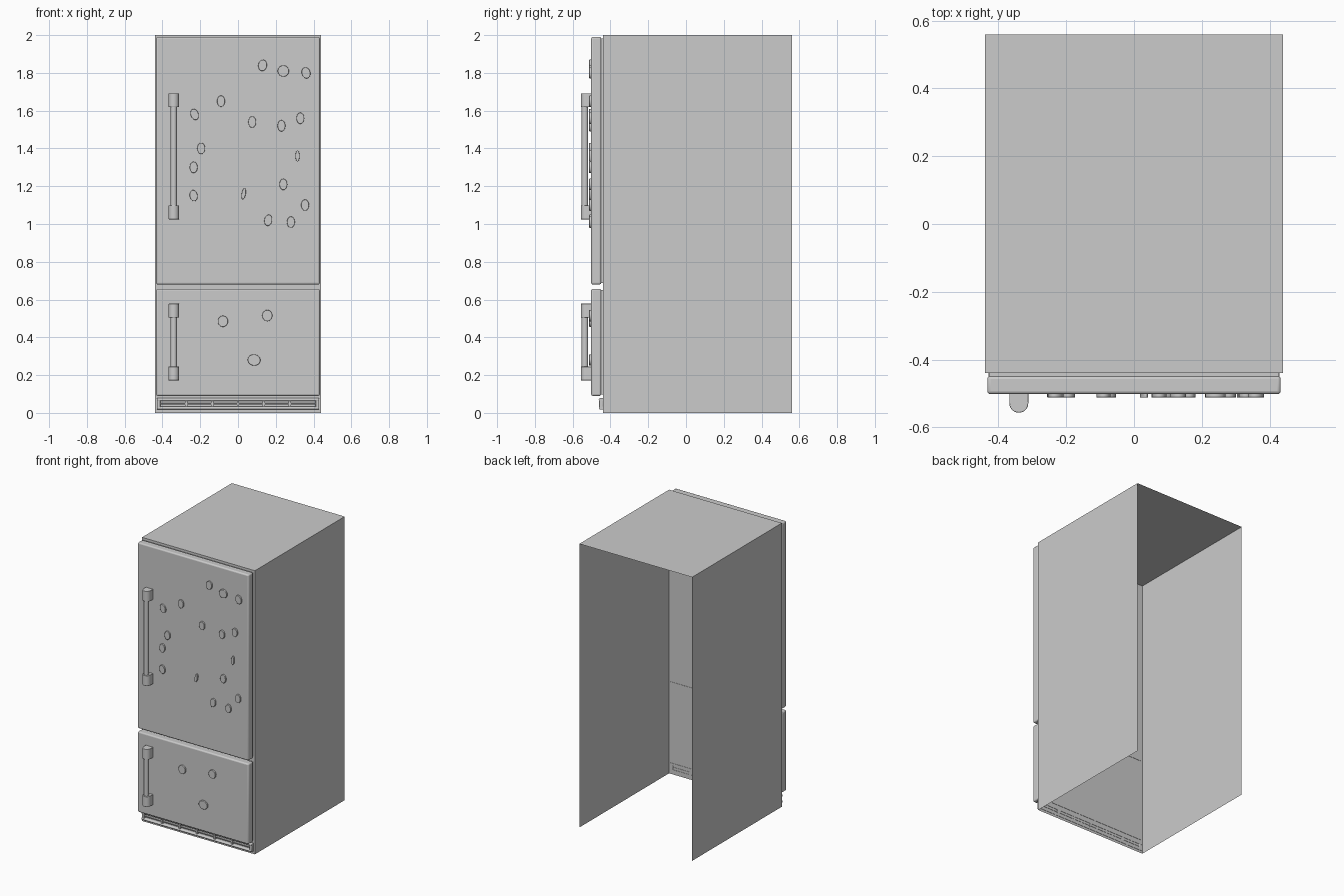
import bpy, bmesh, math
from mathutils import Matrix

if "Cube" in bpy.data.objects:
    bpy.data.objects.remove(bpy.data.objects["Cube"])

def finish(name, bm, bevel=0, segments=2, smooth=True):
    me = bpy.data.meshes.new(name)
    bmesh.ops.recalc_face_normals(bm, faces=bm.faces)
    bm.to_mesh(me)
    bm.free()
    ob = bpy.data.objects.new(name, me)
    bpy.context.collection.objects.link(ob)
    if bevel:
        m = ob.modifiers.new("edge_bevel", 'BEVEL')
        m.width, m.segments, m.limit_method = bevel, segments, 'ANGLE'
    if smooth:
        bpy.ops.object.select_all(action='DESELECT')
        ob.select_set(True)
        bpy.context.view_layer.objects.active = ob
        bpy.ops.object.shade_smooth_by_angle(angle=math.radians(35))
    return ob

def add_box(bm, x, y, z):
    """Box from (min, max) pairs."""
    mid = [(a + b) / 2 for a, b in (x, y, z)]
    size = [b - a for a, b in (x, y, z)]
    bmesh.ops.create_cube(bm, size=1, matrix=Matrix.Translation(mid) @ Matrix.Diagonal((*size, 1)))

def box(name, x, y, z, **kw):
    bm = bmesh.new()
    add_box(bm, x, y, z)
    return finish(name, bm, **kw)

def add_prism(bm, points, direction):
    """Closed profile of 3D points swept along a direction."""
    f = bm.faces.new([bm.verts.new(p) for p in points])
    res = bmesh.ops.extrude_face_region(bm, geom=[f])
    verts = [e for e in res['geom'] if isinstance(e, bmesh.types.BMVert)]
    bmesh.ops.translate(bm, verts=verts, vec=direction)

# Cabinet shell: front, sides and top only, open at the back and underneath
bm = bmesh.new()
add_box(bm, (-.44, .44), (-.44, .56), (0, 2))
bm.normal_update()
bmesh.ops.delete(bm, geom=[f for f in bm.faces if f.normal.y > .5 or f.normal.z < -.5],
                 context='FACES_ONLY')
me = bpy.data.meshes.new("cabinet_shell")
bm.to_mesh(me)
bm.free()
bpy.context.collection.objects.link(bpy.data.objects.new("cabinet_shell", me))

# Doors with their gaskets
for label, z0, z1 in (("fridge", .68, 1.99), ("freezer", .09, .657)):
    box(label + "_door", (-.433, .433), (-.502, -.449), (z0, z1), bevel=.009, segments=3)
    box(label + "_gasket", (-.427, .427), (-.45, -.438), (z0 + .007, z1 - .007), smooth=False)

# Handles: D-shaped mounts at both ends of a round bar
def handle(label, z0, z1, x=-.34, r=.028, cap=.073):
    for end, z in (("lower", z0), ("upper", z1 - cap)):
        arc = [math.pi * (1 + i / 16) for i in range(17)]
        pts = [(x + r * math.cos(a), -.529 + r * math.sin(a), z) for a in arc]
        pts += [(x + r, -.5, z), (x - r, -.5, z)]
        bm = bmesh.new()
        add_prism(bm, pts, (0, 0, cap))
        finish(f"{label}_handle_{end}_mount", bm, bevel=.002)
    bm = bmesh.new()
    bmesh.ops.create_cone(bm, cap_ends=True, segments=24, radius1=.017, radius2=.017,
                          depth=z1 - z0 - cap,
                          matrix=Matrix.Translation((x, -.535, (z0 + z1) / 2)))
    finish(label + "_handle_bar", bm)

handle("fridge", 1.025, 1.692)
handle("freezer", .172, .578)

# Toe grille: rounded rails, end stiles, dividers and a thin middle louvre
def rail(name, z, h, depth, x=.43):
    pts = [(-x, -.438, z - h / 2)]
    for i in range(9):
        a = -math.pi / 2 + math.pi * i / 8
        pts.append((-x, -.44 - depth + h / 2 - math.cos(a) * h / 2, z + math.sin(a) * h / 2))
    pts.append((-x, -.438, z + h / 2))
    bm = bmesh.new()
    add_prism(bm, pts, (2 * x, 0, 0))
    finish(name, bm)

rail("grille_bottom_rail", .026, .016, .022)
rail("grille_top_rail", .070, .016, .022)
rail("grille_louvre", .048, .009, .014, .41)
for side in (-1, 1):
    box("grille_end", sorted((side * .41, side * .43)), (-.461, -.438), (.02, .076), bevel=.004)
for i in range(1, 6):
    x = -.41 + .82 * i / 6
    box("grille_divider", (x - .006, x + .006), (-.458, -.438), (.028, .068), smooth=False)

# Plain oblong magnets scattered on the doors: x, z, width, tilt in degrees
magnets = [
    (.13, 1.84, .046, 8), (.24, 1.81, .06, -8), (.36, 1.80, .046, -15),
    (-.09, 1.65, .042, 0), (-.23, 1.58, .042, -20), (.075, 1.54, .042, 0),
    (.23, 1.52, .042, 0), (.33, 1.56, .042, 0), (-.195, 1.40, .042, 0),
    (.315, 1.36, .022, 0), (-.235, 1.30, .042, 0), (.24, 1.21, .042, 0),
    (-.235, 1.15, .042, -10), (.03, 1.16, .022, 10), (.355, 1.10, .042, 0),
    (.16, 1.02, .042, 10), (.28, 1.01, .042, 0),
    (-.08, .485, .054, 0), (.155, .515, .054, 0), (.085, .28, .068, 8),
]
for x, z, w, tilt in magnets:
    bm = bmesh.new()
    bmesh.ops.create_cone(bm, cap_ends=True, segments=20, radius1=.5, radius2=.5, depth=1,
                          matrix=Matrix.Translation((x, -.506, z))
                          @ Matrix.Rotation(math.radians(tilt), 4, 'Y')
                          @ Matrix.Diagonal((w, .013, .06, 1))
                          @ Matrix.Rotation(math.pi / 2, 4, 'X'))
    finish("door_magnet", bm, bevel=.002)
